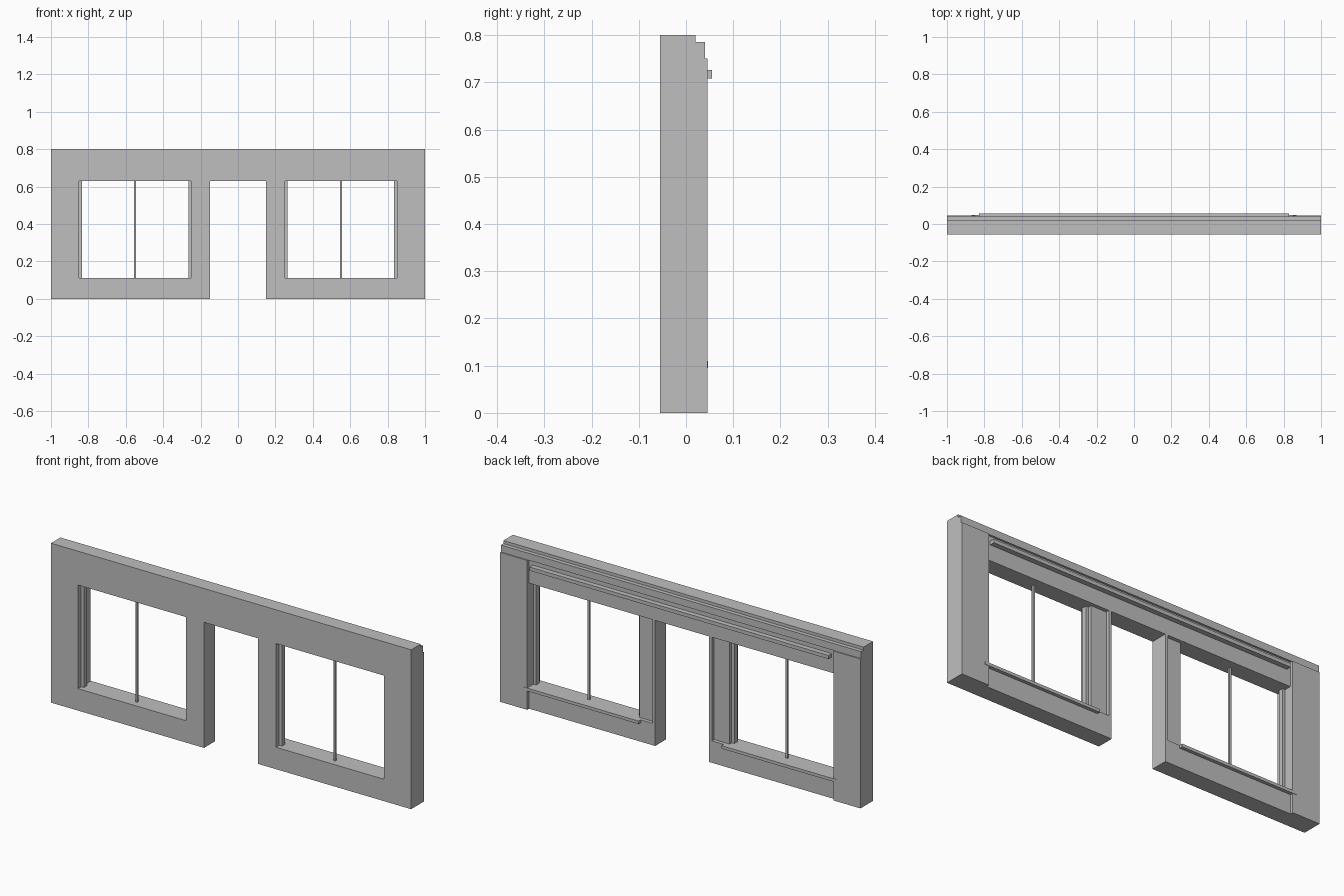
import bpy, bmesh

if "Cube" in bpy.data.objects:
    bpy.data.objects.remove(bpy.data.objects["Cube"])

FRONT = -0.055      # front plane of the wall
mat = bpy.data.materials.new("plain grey")
mat.diffuse_color = (0.52, 0.52, 0.52, 1)
mat.use_nodes = True
mat.node_tree.nodes["Principled BSDF"].inputs["Base Color"].default_value = mat.diffuse_color


def add_object(name, bm):
    mesh = bpy.data.meshes.new(name)
    bm.to_mesh(mesh)
    bm.free()
    mesh.materials.append(mat)
    obj = bpy.data.objects.new(name, mesh)
    bpy.context.collection.objects.link(obj)
    return obj


def box(name, x, y, z):
    bm = bmesh.new()
    bmesh.ops.create_cube(bm, size=1)
    for v in bm.verts:
        v.co = [r[0] + (c + 0.5) * (r[1] - r[0]) for c, r in zip(v.co, (x, y, z))]
    return add_object(name, bm)


# how far back the wall reaches at a given place
def depth(x, z):
    x = abs(x)
    if x > 1 or z < 0 or z > 0.8:
        return FRONT
    if z > 0.785:                       # top cornice step
        return 0.02
    if z > 0.75:                        # lower cornice step
        return 0.04
    if x > 0.85:                        # end pillars
        return 0.045
    if z < 0.63 and (x < 0.15 or (z > 0.11 and x > 0.25)):
        return FRONT                    # door and window openings
    if 0.11 < z < 0.63 and x > 0.165:   # recessed pier beside the door
        return 0.012
    return 0.03                         # wall field


# wall shell: front and back skins plus a side face at every depth change
half = [0.15, 0.165, 0.25, 0.85, 1]
xs = [-1.1] + [-h for h in reversed(half)] + half + [1.1]
zs = [-0.1, 0, 0.11, 0.63, 0.75, 0.785, 0.8, 0.9]
bm = bmesh.new()


def quad(*pts):
    bm.faces.new([bm.verts.new(p) for p in pts])


for i in range(len(xs) - 1):
    for k in range(len(zs) - 1):
        x0, x1, z0, z1 = xs[i], xs[i + 1], zs[k], zs[k + 1]
        xm, zm = (x0 + x1) / 2, (z0 + z1) / 2
        d = depth(xm, zm)
        if d > FRONT:
            quad((x0, d, z0), (x0, d, z1), (x1, d, z1), (x1, d, z0))
            quad((x0, FRONT, z0), (x1, FRONT, z0), (x1, FRONT, z1), (x0, FRONT, z1))
        if i:
            a = depth((xs[i - 1] + x0) / 2, zm)
            if a != d:
                quad((x0, a, z0), (x0, a, z1), (x0, d, z1), (x0, d, z0))
        if k:
            a = depth(xm, (zs[k - 1] + z0) / 2)
            if a != d:
                quad((x0, a, z0), (x0, d, z0), (x1, d, z0), (x1, a, z0))
bmesh.ops.remove_doubles(bm, verts=bm.verts, dist=1e-5)
add_object("wall", bm)

# long rail under the cornice
box("back_rail", (-0.83, 0.83), (0.03, 0.055), (0.708, 0.726))

# window parts on both sides
for side, s in (("left", -1), ("right", 1)):
    c = 0.55 * s
    box(side + "_window_sill", (c - 0.32, c + 0.32), (0.03, 0.047), (0.095, 0.11))
    box(side + "_window_mullion", (c - 0.005, c + 0.005), (-0.022, -0.012), (0.11, 0.63))
    for edge, e in (("outer", s), ("inner", -s)):
        p = sorted((c + 0.3 * e, c + 0.285 * e))
        box(side + "_" + edge + "_window_post", p, (-0.03, -0.005), (0.11, 0.63))
